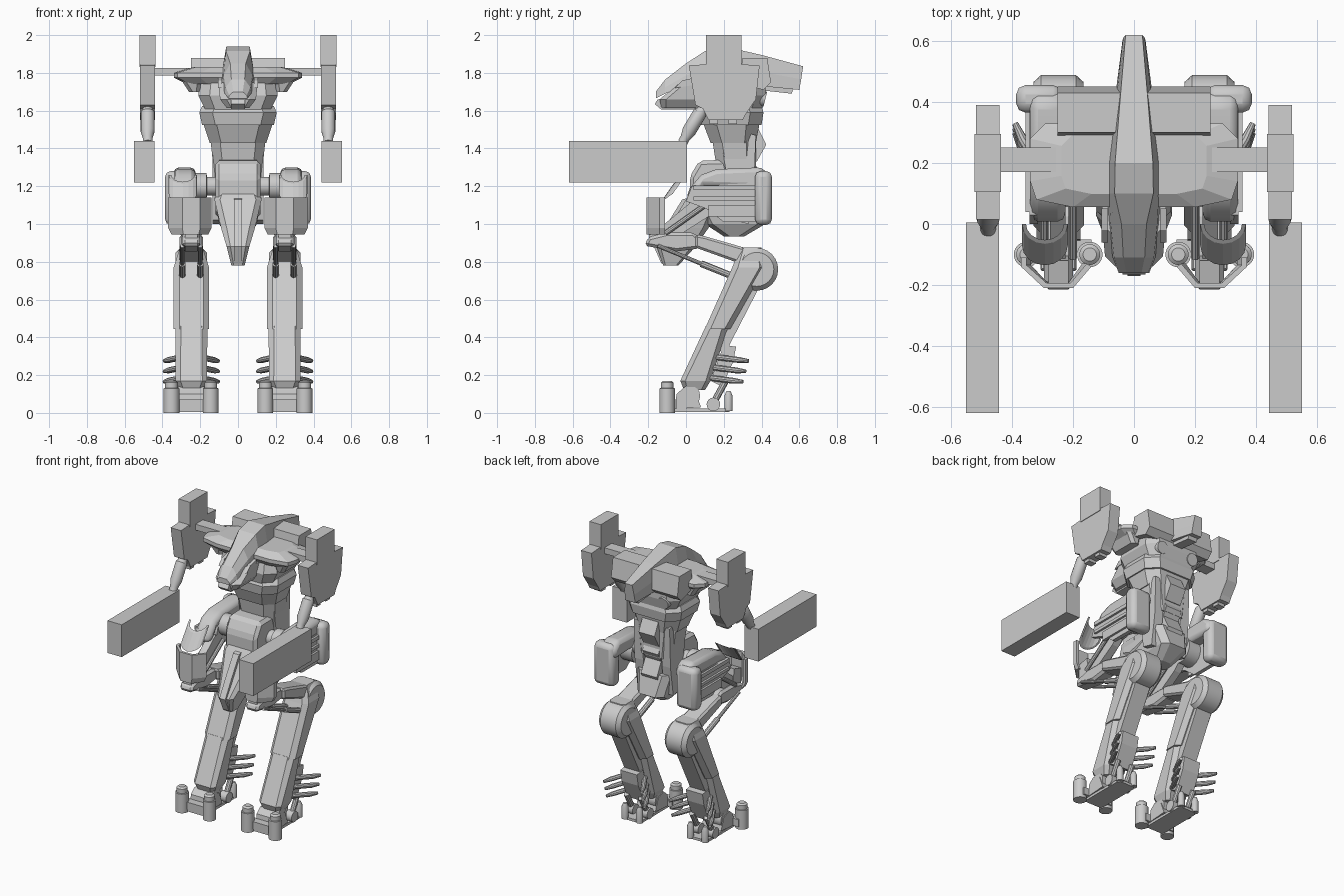
import bpy, bmesh, math
from mathutils import Vector


def finish(name, bm, mirror=False, bevel=0, smooth=False):
    bmesh.ops.recalc_face_normals(bm, faces=bm.faces)
    me = bpy.data.meshes.new(name)
    bm.to_mesh(me)
    bm.free()
    ob = bpy.data.objects.new(name, me)
    bpy.context.collection.objects.link(ob)
    if bevel:
        m = ob.modifiers.new("bevel", 'BEVEL')
        m.width, m.segments = bevel, 2 if smooth else 1
    if mirror:
        ob.modifiers.new("mirror", 'MIRROR').use_mirror_merge = False
    if smooth:
        bpy.context.view_layer.objects.active = ob
        ob.select_set(True)
        bpy.ops.object.shade_smooth_by_angle(angle=math.radians(35))
        ob.select_set(False)
    return ob


def loft(name, rings, **kw):
    bm = bmesh.new()
    vs = [[bm.verts.new(p) for p in r] for r in rings]
    n = len(rings[0])
    for a, b in zip(vs, vs[1:]):
        for i in range(n):
            j = (i + 1) % n
            bm.faces.new((a[i], a[j], b[j], b[i]))
    bm.faces.new(vs[0])
    bm.faces.new(vs[-1])
    return finish(name, bm, **kw)


def side(name, yz, x0, x1, **kw):
    """Side profile (y, z) extruded across x."""
    return loft(name, [[(x, y, z) for y, z in yz] for x in (x0, x1)], **kw)


def plan(name, xy, z0, z1, **kw):
    """Top profile (x, y) extruded up z."""
    return loft(name, [[(x, y, z) for x, y in xy] for z in (z0, z1)], **kw)


def box(name, x0, x1, y0, y1, z0, z1, **kw):
    return plan(name, [(x0, y0), (x1, y0), (x1, y1), (x0, y1)], z0, z1, **kw)


def octo(cx, hx, y0, y1, z, c):
    """Chamfered rectangle ring at height z."""
    a, b = cx - hx, cx + hx
    return [(a + c, y0, z), (b - c, y0, z), (b, y0 + c, z), (b, y1 - c, z),
            (b - c, y1, z), (a + c, y1, z), (a, y1 - c, z), (a, y0 + c, z)]


def tube(name, pts, radii, n=16, **kw):
    """Round rod through points, one radius per point."""
    d = (Vector(pts[-1]) - Vector(pts[0])).normalized()
    u = d.orthogonal().normalized()
    v = d.cross(u)
    ang = [2 * math.pi * i / n for i in range(n)]
    rings = [[Vector(p) + r * (u * math.cos(t) + v * math.sin(t)) for t in ang]
             for p, r in zip(pts, radii)]
    return loft(name, rings, smooth=True, **kw)


# Long hood: y, half width, rim z, ridge z
hood = []
for y, w, zr, zt in [(-.16, .05, 1.665, 1.70), (-.11, .07, 1.69, 1.765), (0, .082, 1.735, 1.85),
                     (.1, .088, 1.75, 1.915), (.2, .086, 1.75, 1.94), (.4, .064, 1.73, 1.895),
                     (.6, .038, 1.71, 1.835)]:
    dy = .02 if y > .5 else 0
    t = .5 if y < .05 else .72
    hood.append([(-w, y, zr), (-w * .93, y + dy / 2, zr * .55 + zt * .45), (-w * t, y + dy, zt),
                 (w * t, y + dy, zt), (w * .93, y + dy / 2, zr * .55 + zt * .45), (w, y, zr)])
loft("hood", hood)
side("hood_tail_keel", [(.3, 1.76), (.58, 1.75), (.56, 1.69), (.38, 1.71)], -.034, .034)
# Face below the hood
loft("face", [octo(0, .06, -.13, .15, 1.615, .025), octo(0, .095, -.14, .2, 1.66, .035),
              octo(0, .105, -.03, .25, 1.75, .03)])
side("chin", [(-.15, 1.66), (-.165, 1.635), (-.13, 1.605), (.1, 1.605), (.1, 1.66)], -.038, .038)
side("eye_slit", [(-.06, 1.72), (-.02, 1.76), (.05, 1.775), (.04, 1.735)], .085, .106, mirror=True)

# Shoulder wings, back box and chest
loft("shoulder_deck", [[(x * s, .2 + (y - .2) * s, z) for x, y in
     [(-.2, .055), (.2, .055), (.32, .08), (.34, .14), (.34, .28), (.29, .33), (-.29, .33),
      (-.34, .28), (-.34, .14), (-.32, .08)]]
     for s, z in [(.8, 1.74), (1, 1.775), (1, 1.80), (.7, 1.83)]])
side("shoulder_back_box", [(.30, 1.74), (.29, 1.82), (.30, 1.88), (.43, 1.88), (.45, 1.75), (.41, 1.71)],
     -.25, .25)
loft("shoulder_skirt", [octo(.23, .03, .11, .3, 1.70, .02), octo(.25, .055, .09, .31, 1.77, .02)],
     mirror=True)
loft("upper_chest", [octo(0, .17, .08, .40, 1.60, .05), octo(0, .21, .06, .42, 1.68, .06),
                     octo(0, .20, .09, .42, 1.78, .06)])
loft("chest_band", [octo(0, .19, .08, .40, 1.525, .07), octo(0, .205, .07, .41, 1.59, .07),
                    octo(0, .19, .09, .40, 1.625, .07)])
loft("lower_chest", [octo(0, .15, .13, .37, 1.43, .06), octo(0, .185, .09, .39, 1.535, .07)])
loft("waist", [octo(0, .125, .17, .37, 1.25, .05), octo(0, .145, .14, .37, 1.44, .05)])
tube("rear_thruster", [(.12, .34, 1.68), (.12, .42, 1.66)], [.05, .04], mirror=True)

# Spine plates
for i, (z, y) in enumerate([(1.42, .425), (1.28, .385), (1.13, .40)]):
    side(f"spine_plate_{i}", [(.3, z + .10), (y - .05, z + .10), (y, z), (y - .05, z - .09), (.3, z - .09)],
         -.06, .06)
side("waist_side_plate", [(.19, 1.42), (.25, 1.5), (.37, 1.47), (.36, 1.2), (.33, 1.0), (.25, 1.02)],
     .07, .135, mirror=True)

# Pelvis pod, core and pointed front guard
side("pelvis_pod", [(.02, 1.06), (.02, 1.25), (.07, 1.335), (.22, 1.34), (.33, 1.28), (.34, 1.1), (.1, 1.03)],
     -.12, .12, bevel=.02)
loft("pelvis_core", [octo(0, .06, .2, .31, .935, .03), octo(0, .10, .10, .42, 1.0, .04),
                     octo(0, .125, .03, .38, 1.14, .04)])
loft("front_guard", [octo(0, .035, -.12, -.04, .78, .012), octo(0, .06, -.155, .05, .88, .02),
                     octo(0, .09, -.09, .12, .98, .03), octo(0, .125, .0, .18, 1.13, .03),
                     octo(0, .10, .05, .2, 1.2, .03)])
side("guard_ridge", [(-.13, .79), (-.17, .88), (-.10, 1.0), (-.02, 1.13), (.02, 1.14), (0, .85)], -.022, .022)

# Arms
box("shoulder_bar", .2, .45, .17, .25, 1.785, 1.825, mirror=True)
side("shoulder_plate", [(.015, 1.84), (.105, 1.845), (.295, 1.845), (.39, 1.84), (.37, 1.66), (.315, 1.58),
                        (.30, 1.55), (.12, 1.55), (.09, 1.61), (.05, 1.63)], .44, .518, mirror=True)
box("shoulder_tab", .436, .522, .105, .295, 1.83, 2.0, mirror=True)
for i, y in enumerate((.15, .25)):
    box(f"plate_foot_{i}", .45, .505, y - .025, y + .02, 1.53, 1.57, mirror=True)
tube("elbow_link", [(.478, .11, 1.63), (.478, .085, 1.60), (.478, .075, 1.59), (.478, .015, 1.49),
                    (.478, -.005, 1.455), (.478, -.018, 1.43)], [.028, .028, .037, .037, .026, .026],
     mirror=True)
box("forearm_gun", .443, .55, -.62, .005, 1.22, 1.44, mirror=True)

# Hip housings: tapered roof, slatted outer plate, wide rear cap
tube("hip_axle", [(.10, .18, 1.2), (.165, .18, 1.2), (.166, .18, 1.2), (.24, .18, 1.2)],
     [.05, .05, .07, .07], n=20, mirror=True)
side("hip_roof", [(0, 1.13), (.02, 1.19), (.08, 1.26), (.16, 1.29), (.40, 1.30), (.45, 1.25), (.44, 1.19),
                  (.1, 1.2), (.06, 1.13)], .225, .34, bevel=.025, smooth=True, mirror=True)
side("hip_outer_plate", [(.0, 1.12), (.03, 1.20), (.40, 1.22), (.40, 1.01), (.2, 1.01), (.11, 1.08)],
     .315, .342, mirror=True)
for i, (z0, z1) in enumerate([(1.04, 1.10), (1.125, 1.145), (1.18, 1.205)]):
    box(f"hip_slat_{i}", .335, .356, .04 + .08 * (i == 0), .40, z0, z1, mirror=True)
box("hip_rear_cap", .235, .386, .365, .455, .995, 1.28, bevel=.03, smooth=True, mirror=True)
tube("hip_drum", [(.225, .18, 1.16), (.32, .18, 1.16)], [.085, .085], n=20, mirror=True)


# Curved upper and lower front leg guards
def arc(rx, ry, cx, cy, n=8):
    return [(cx - rx * math.cos(math.pi * i / n), cy - ry * math.sin(math.pi * i / n)) for i in range(n + 1)]


outer, inner = arc(.075, .065, .292, 0), arc(.062, .052, .292, 0)[::-1]
loft("upper_leg_guard", [[(x, y - .07 + o, z + y * .7) for x, y in outer + inner]
                         for z, o in ((1.16, .0), (1.26, .07))], mirror=True)
shell = [(.14, -.14), (.20, -.21), (.295, -.21), (.37, -.14), (.37, -.11), (.352, -.11),
         (.352, -.135), (.287, -.193), (.208, -.193), (.155, -.13)]
loft("knee_shell", [[(.255 + (x - .255) * s, y, z) for x, y in shell]
                    for s, z in ((.85, .945), (1, .98), (1, 1.14))], mirror=True)
side("knee_shell_mount", [(-.195, .92), (-.195, 1.03), (-.12, 1.05), (-.10, .92)], .215, .28, mirror=True)

# Thigh linkage and reversed knee
side("thigh_upper", [(.08, 1.16), (.2, 1.12), (.12, 1.04), (-.10, .90), (-.17, .92), (-.15, .97)],
     .225, .275, mirror=True)
side("thigh_front", [(-.22, .885), (-.2, .93), (-.10, .955), (.04, .955), (.08, .92), (.07, .87), (-.05, .855)],
     .20, .295, bevel=.015, mirror=True)
side("thigh_rear", [(.05, .945), (.10, .935), (.36, .86), (.36, .75), (.26, .80), (.05, .875)],
     .185, .31, bevel=.012, mirror=True)
for i, x in enumerate((.20, .295)):
    tube(f"thigh_piston_{i}", [(x, -.15, .885), (x, .08, .79), (x, .081, .79), (x, .28, .71)],
         [.011, .011, .018, .018], n=10, mirror=True)
    tube(f"hip_strut_{i}", [(x, -.11, .95), (x, .13, 1.12)], [.014, .014], n=10, mirror=True)
tube("knee_drum", [(.165, .375, .76), (.19, .375, .76), (.305, .375, .76), (.33, .375, .76)],
     [.09, .113, .113, .09], n=24, mirror=True)

# Shins: broad upper sleeve over a narrower lower one
loft("shin_upper", [octo(.247, .094, .10, .235, .445, .03), octo(.247, .094, .245, .42, .77, .03),
                    octo(.247, .06, .285, .40, .875, .02)], mirror=True)
loft("shin_lower", [octo(.247, .06, -.01, .10, .12, .02), octo(.247, .083, -.03, .13, .17, .025),
                    octo(.247, .085, .105, .225, .46, .03)], mirror=True)
side("calf_rail", [(.37, .68), (.385, .66), (.22, .34), (.19, .31), (.17, .36)], .19, .305, mirror=True)

# Ankle pack with splayed rods
side("ankle_pack", [(.13, .17), (.20, .36), (.265, .35), (.25, .27), (.19, .14)], .185, .31, mirror=True)
for i in range(3):
    z = .285 - .055 * i
    y = .19 - .015 * i
    for s in (-1, 1):
        c = .247
        tube(f"ankle_rod_{i}_{'outer' if s > 0 else 'inner'}",
             [(c + s * .05, y - .03, z + .01), (c + s * .12, y + .09, z - .005),
              (c + s * .143, y + .14, z - .01)], [.016, .016, .010], n=10, mirror=True)

# Feet
plan("foot_sole", [(.18, -.10), (.315, -.10), (.315, .21), (.30, .23), (.195, .23), (.18, .21)], .005, .022,
     mirror=True)
side("foot_block", [(-.06, .02), (-.05, .10), (-.01, .135), (.05, .11), (.08, .03)], .175, .32, mirror=True)
tube("ankle_joint", [(.18, .02, .09), (.315, .02, .09)], [.055, .055], mirror=True)
box("toe_bridge", .14, .36, -.105, -.05, .02, .07, mirror=True)
for i, x in enumerate((.145, .352)):
    tube(f"toe_post_{i}", [(x, -.1, 0), (x, -.1, .13), (x, -.1, .131), (x, -.1, .16), (x, -.1, .17)],
         [.042, .042, .034, .034, .022], n=20, mirror=True)
    xh = .247 + (.055 if i else -.055)
    tube(f"heel_roller_{i}", [(xh - .025, .145, .045), (xh + .025, .145, .045)], [.036, .036], mirror=True)
    tube(f"heel_piston_{i}", [(xh, .15, .06), (xh, .21, .17)], [.018, .018], n=10, mirror=True)
    tube(f"heel_stud_{i}", [(xh, .225, .01), (xh, .225, .09), (xh, .225, .115)], [.022, .022, .012],
         n=12, mirror=True)
